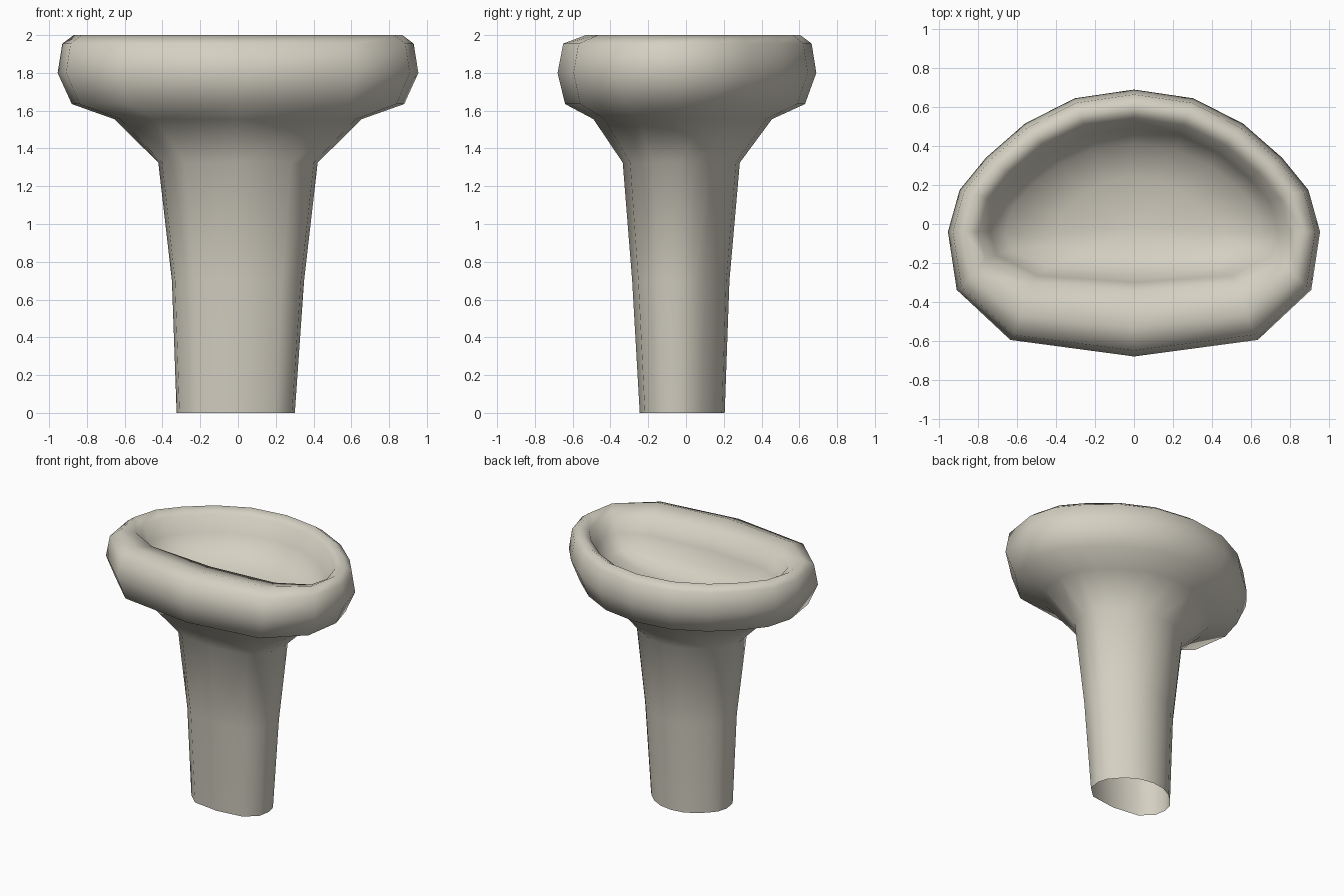
import bpy, bmesh

if "Cube" in bpy.data.objects:
    bpy.data.objects.remove(bpy.data.objects["Cube"])

# Right half of the basin outline, back to front (mirrored to 16 points)
HALF = [(0, .69), (.305, .645), (.56, .515), (.76, .34), (.895, .175),
        (.955, -.04), (.91, -.338), (.635, -.595), (0, -.68)]
OUTLINE = HALF + [(-x, y) for x, y in HALF[-2:0:-1]]
WIDEST = -.04


def ring(bm, z, half_x, front, back, cx=0.0):
    """Outline fitted to a half width and front / back limits."""
    verts = []
    for x, y in OUTLINE:
        d = y - WIDEST
        if d >= 0:
            py = WIDEST + d / (.69 - WIDEST) * (back - WIDEST)
        else:
            py = WIDEST + d / (-.68 - WIDEST) * (front - WIDEST)
        verts.append(bm.verts.new((cx + x / .955 * half_x, py, z)))
    return verts


def loft(name, rings, mat, tip=None):
    bm = bmesh.new()
    loops = [ring(bm, *r) for r in rings]
    n = len(OUTLINE)
    for a, b in zip(loops, loops[1:]):
        for i in range(n):
            j = (i + 1) % n
            # outline runs clockwise, so wind for outward normals
            bm.faces.new((a[j], a[i], b[i], b[j]))
    if tip:
        t = bm.verts.new(tip)
        for i in range(n):
            bm.faces.new((loops[-1][(i + 1) % n], loops[-1][i], t))
    for f in bm.faces:
        f.smooth = True
    me = bpy.data.meshes.new(name)
    bm.to_mesh(me)
    bm.free()
    me.materials.append(mat)
    ob = bpy.data.objects.new(name, me)
    bpy.context.collection.objects.link(ob)
    return ob


ceramic = bpy.data.materials.new("warm white ceramic")
ceramic.diffuse_color = (.66, .63, .54, 1)
ceramic.use_nodes = True
ceramic.node_tree.nodes["Principled BSDF"].inputs["Base Color"].default_value = ceramic.diffuse_color

# One continuous shell: hollow pedestal, flare, rim, faucet ledge and bowl
loft("pedestal_sink", [
    (0.00, .313, -.245, .205, -.012),
    (0.70, .350, -.285, .230),
    (1.325, .422, -.335, .285),
    (1.555, .655, -.490, .455),
    (1.635, .880, -.640, .630),
    (1.80, .955, -.680, .690),
    (1.955, .930, -.650, .665),
    (2.00, .870, -.530, .605),
    (1.96, .800, -.345, .545),
    (1.84, .740, -.300, .490),
    (1.73, .660, -.250, .410),
    (1.66, .400, -.170, .240),
], ceramic, tip=(0, -.02, 1.63))
